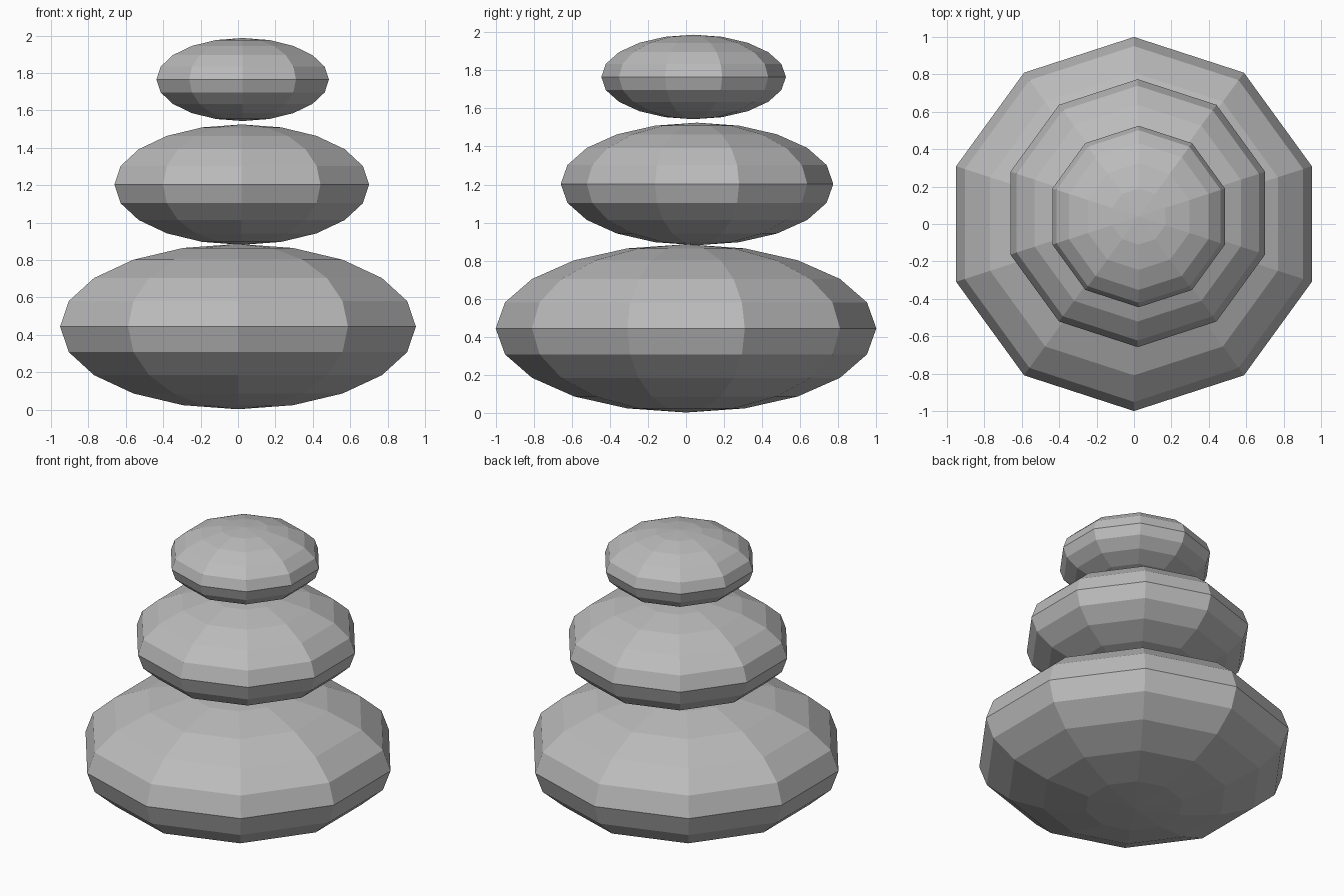
import bpy

# Remove the default cube
cube = bpy.data.objects.get("Cube")
if cube:
    bpy.data.objects.remove(cube, do_unlink=True)

# Single stone colour
grey = (0.5, 0.5, 0.5, 1.0)
stone = bpy.data.materials.new("stone_grey")
stone.use_nodes = True
stone.diffuse_color = grey
stone.node_tree.nodes["Principled BSDF"].inputs["Base Color"].default_value = grey


def pebble(name, centre, radius, half_height):
    """Flat-faced squashed sphere with ten sides and ten bands."""
    bpy.ops.mesh.primitive_uv_sphere_add(segments=10, ring_count=10, radius=1, location=centre)
    obj = bpy.context.object
    obj.name = name
    obj.scale = (radius, radius, half_height)
    bpy.ops.object.transform_apply(location=False, rotation=False, scale=True)
    bpy.ops.object.shade_flat()
    obj.data.materials.append(stone)


# Stack of stones, largest at the bottom
pebble("bottom_stone", (0, 0, 0.444), 1.0, 0.442)
pebble("middle_stone", (0.02, 0.058, 1.203), 0.716, 0.322)
pebble("top_stone", (0.025, 0.04, 1.765), 0.485, 0.222)
